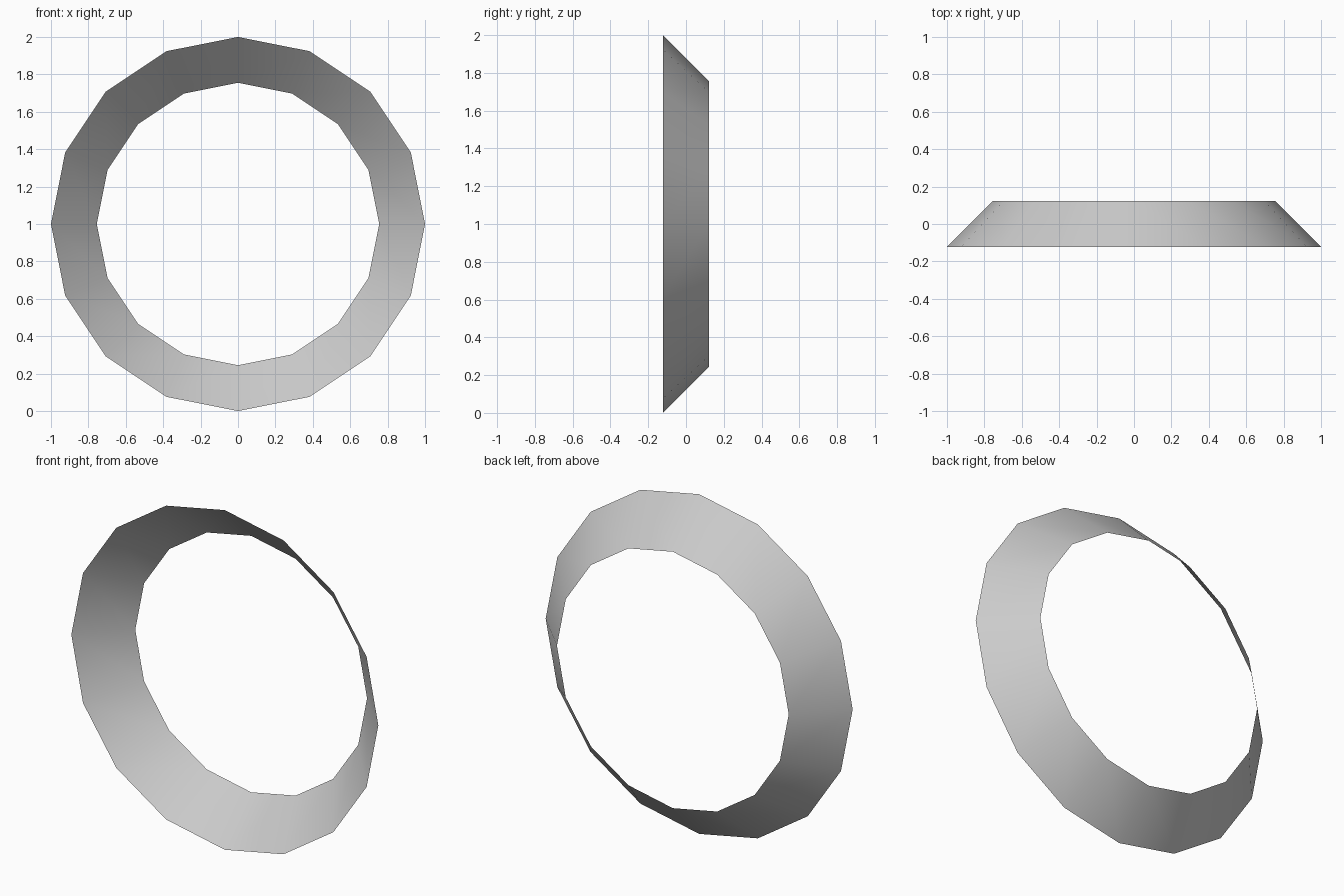
import bpy, bmesh
from math import radians
from mathutils import Matrix

if "Cube" in bpy.data.objects:
    bpy.data.objects.remove(bpy.data.objects["Cube"])

# Open conical band: wide rim at the front, narrow rim at the back
bm = bmesh.new()
bmesh.ops.create_cone(bm, cap_ends=False, segments=16,
                      radius1=1.0, radius2=0.755, depth=0.245,
                      matrix=Matrix.Translation((0, 0, 1)) @ Matrix.Rotation(radians(-90), 4, 'X'))

# Smooth shading around the band
for face in bm.faces:
    face.smooth = True

mesh = bpy.data.meshes.new("conical_ring")
bm.to_mesh(mesh)
bm.free()
ring = bpy.data.objects.new("conical_ring", mesh)
bpy.context.collection.objects.link(ring)
